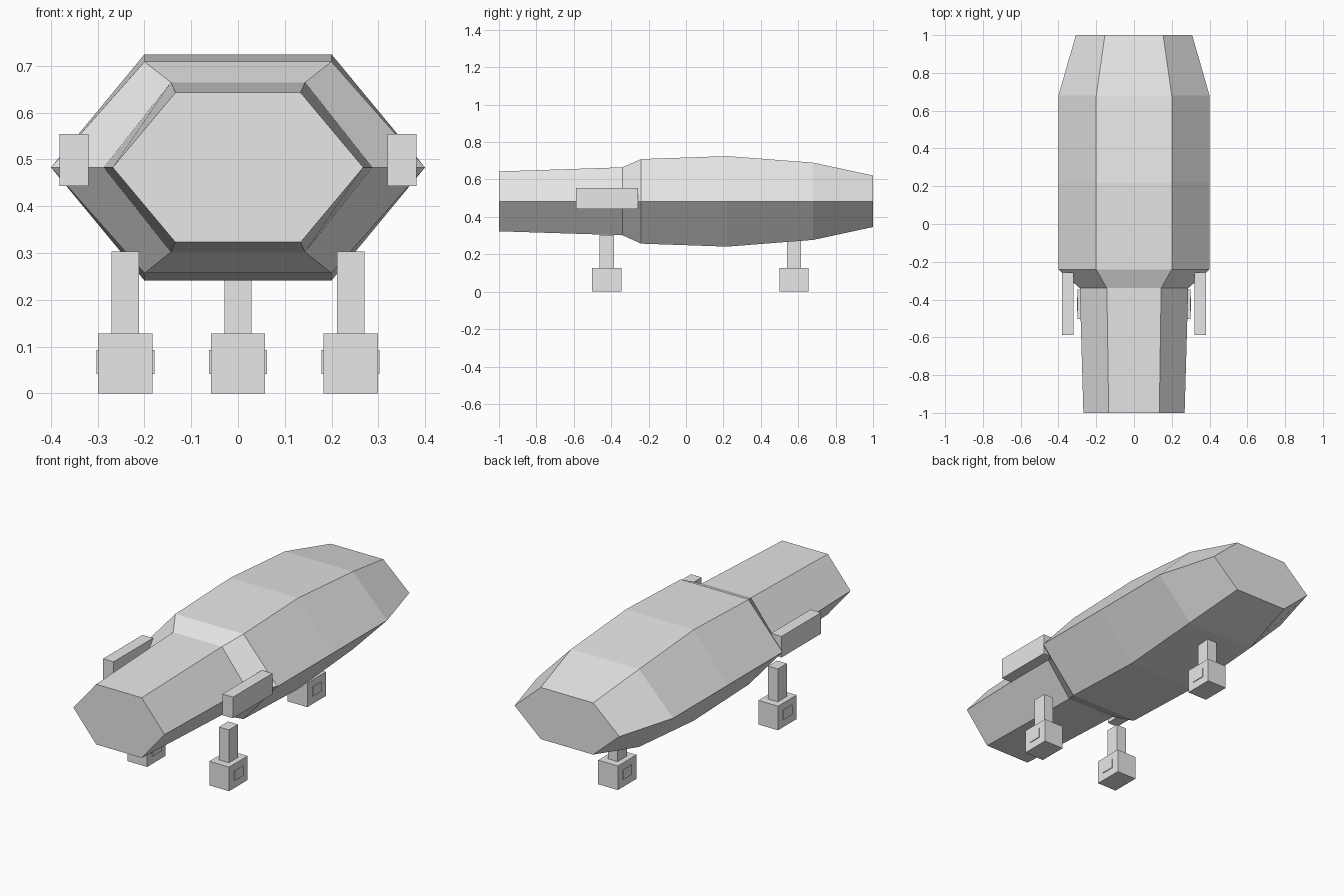
import bpy, bmesh

if "Cube" in bpy.data.objects:
    bpy.data.objects.remove(bpy.data.objects["Cube"])

gray = bpy.data.materials.new("light gray")
gray.diffuse_color = (0.8, 0.8, 0.8, 1)
gray.use_nodes = True
gray.node_tree.nodes["Principled BSDF"].inputs["Base Color"].default_value = gray.diffuse_color


def make_object(name, bm):
    bmesh.ops.recalc_face_normals(bm, faces=bm.faces)
    mesh = bpy.data.meshes.new(name)
    bm.to_mesh(mesh)
    bm.free()
    mesh.materials.append(gray)
    obj = bpy.data.objects.new(name, mesh)
    bpy.context.collection.objects.link(obj)
    return obj


def box(name, x, y, z):
    """Box from (min, max) ranges on each axis."""
    bm = bmesh.new()
    bmesh.ops.create_cube(bm, size=1)
    for v in bm.verts:
        v.co = [r[0] if c < 0 else r[1] for c, r in zip(v.co, (x, y, z))]
    return make_object(name, bm)


# Hull: hexagonal sections lofted along y (y, half width, bottom z, top z)
MID = 0.483
sections = [
    (-1.00, 0.268, 0.323, 0.643),
    (-0.34, 0.287, 0.302, 0.665),
    (-0.24, 0.400, 0.257, 0.709),
    (0.22, 0.400, 0.241, 0.725),
    (0.68, 0.400, 0.277, 0.690),
    (1.00, 0.308, 0.346, 0.621),
]
bm = bmesh.new()
rings = []
for y, w, lo, hi in sections:
    outline = [(-w, MID), (-w / 2, hi), (w / 2, hi), (w, MID), (w / 2, lo), (-w / 2, lo)]
    rings.append([bm.verts.new((x, y, z)) for x, z in outline])
for a, b in zip(rings, rings[1:]):
    for i in range(6):
        j = (i + 1) % 6
        bm.faces.new((a[i], a[j], b[j], b[i]))
bm.faces.new(rings[0])
bm.faces.new(rings[-1])
make_object("hull", bm)

# Side pods
for side, s in (("left", -1), ("right", 1)):
    box(f"{side}_side_pod", sorted((s * 0.32, s * 0.382)), (-0.588, -0.257), (0.443, 0.555))

# Landing legs: strut, foot block and a thin plate standing out on both foot sides
for name, cx, cy in (("front_left", -0.241, -0.424), ("front_right", 0.241, -0.424),
                     ("rear", 0, 0.577)):
    box(f"{name}_strut", (cx - 0.029, cx + 0.029), (cy - 0.038, cy + 0.038), (0.12, 0.303))
    box(f"{name}_foot", (cx - 0.058, cx + 0.058), (cy - 0.078, cy + 0.078), (0, 0.128))
    box(f"{name}_foot_plates", (cx - 0.062, cx + 0.062), (cy - 0.036, cy + 0.036), (0.041, 0.092))
